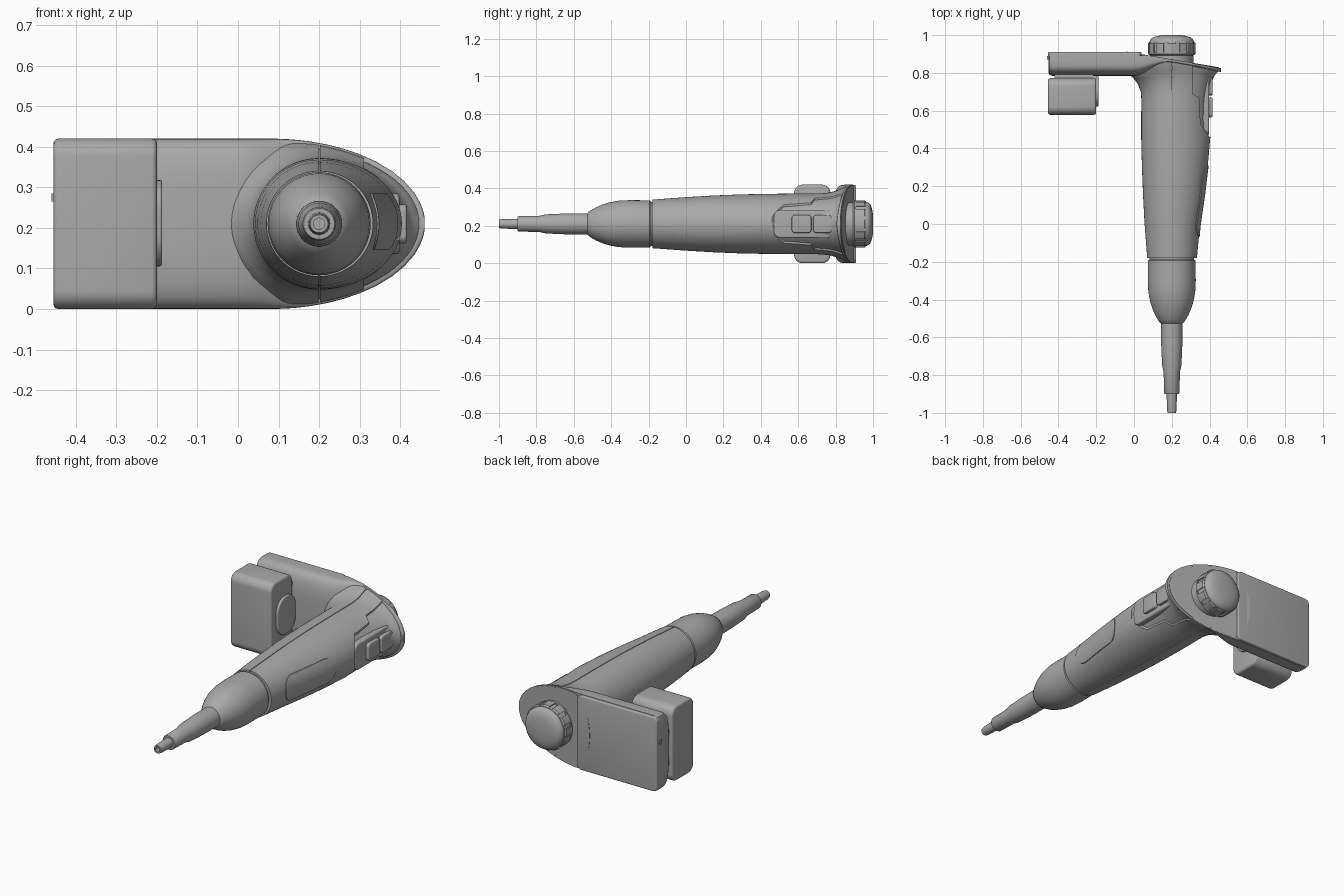
import bpy, bmesh
from math import sin, cos, pi, tau, sqrt
from mathutils import Matrix, Vector

if "Cube" in bpy.data.objects:
    bpy.data.objects.remove(bpy.data.objects["Cube"])

grey = bpy.data.materials.new("mid_grey")
grey.use_nodes = True
grey.diffuse_color = (0.4, 0.4, 0.4, 1)
grey.node_tree.nodes["Principled BSDF"].inputs["Base Color"].default_value = (0.4, 0.4, 0.4, 1)

CX, CZ = 0.2, 0.21          # axis of the handle


def from_rings(name, rings):
    """Closed skin through rings of equal point count."""
    bm = bmesh.new()
    loops = [[bm.verts.new(p) for p in ring] for ring in rings]
    n = len(loops[0])
    for a, b in zip(loops, loops[1:]):
        for i in range(n):
            j = (i + 1) % n
            bm.faces.new((a[i], a[j], b[j], b[i]))
    bm.faces.new(loops[0])
    bm.faces.new(loops[-1])
    bmesh.ops.recalc_face_normals(bm, faces=bm.faces[:])
    me = bpy.data.meshes.new(name)
    bm.to_mesh(me)
    bm.free()
    ob = bpy.data.objects.new(name, me)
    bpy.context.collection.objects.link(ob)
    me.materials.append(grey)
    return ob


def finish(ob, angle=35):
    """Apply modifiers, then shade smooth with sharp edges kept."""
    dg = bpy.context.evaluated_depsgraph_get()
    me = bpy.data.meshes.new_from_object(ob.evaluated_get(dg))
    ob.modifiers.clear()
    ob.data = me
    bpy.ops.object.select_all(action="DESELECT")
    ob.select_set(True)
    bpy.context.view_layer.objects.active = ob
    bpy.ops.object.shade_smooth_by_angle(angle=angle * pi / 180)
    return ob


def bevel(ob, width):
    m = ob.modifiers.new("bevel", "BEVEL")
    m.width, m.segments, m.limit_method, m.angle_limit = width, 3, "ANGLE", 0.7
    return ob


def boolean(ob, cutter, op="DIFFERENCE"):
    m = ob.modifiers.new("cut", "BOOLEAN")
    m.operation, m.object, m.solver = op, cutter, "EXACT"
    bpy.context.view_layer.update()
    finish(ob)
    bpy.data.objects.remove(cutter)


def rounded(u0, u1, v0, v1, r, n=8):
    """Rounded rectangle outline."""
    pts = []
    for k, (u, v) in enumerate([(u1 - r, v1 - r), (u0 + r, v1 - r), (u0 + r, v0 + r), (u1 - r, v0 + r)]):
        for i in range(n + 1):
            a = (k + i / n) * pi / 2
            pts.append((u + r * cos(a), v + r * sin(a)))
    return pts


def prism(name, outline, axis, a, b):
    """Outline pushed from a to b along an axis."""
    put = {"x": lambda u, v, w: (w, u, v), "y": lambda u, v, w: (u, w, v), "z": lambda u, v, w: (u, v, w)}[axis]
    return from_rings(name, [[put(u, v, w) for u, v in outline] for w in (a, b)])


def box(name, x0, x1, y0, y1, z0, z1):
    return prism(name, [(x0, y0), (x1, y0), (x1, y1), (x0, y1)], "z", z0, z1)


def lathe(name, profile, n=48):
    """Turned part on the handle axis; profile is (y, radius)."""
    return from_rings(name, [[(CX + r * cos(tau * i / n), y, CZ + r * sin(tau * i / n)) for i in range(n)]
                             for y, r in profile])


# Handle stations: y, left width, right width, half height, blend to head outline
STATIONS = [(-0.18, .13, .133, .13, 0), (0, .144, .15, .143, 0), (.15, .152, .172, .152, 0),
            (.3, .158, .19, .158, 0), (.46, .162, .204, .161, 0), (.56, .162, .198, .162, 0),
            (.66, .161, .203, .162, 0), (.7, .164, .21, .162, 0), (.74, .178, .217, .163, .03),
            (.77, .2, .222, .164, .1), (.79, .235, .225, .165, .22), (.81, .24, .23, .165, .4),
            (.84, .24, .24, .165, .8), (.872, .24, .25, .165, 1)]


def handle_skin(name, d=0.0, n=72):
    """Handle shape, moved inward by d, flaring into the head."""
    rings = []
    for y, left, right, hz, t in STATIONS:
        ring = []
        for i in range(n):
            c, s = cos(tau * i / n), sin(tau * i / n)
            x0 = CX + ((right if c > 0 else left) - d) * c
            x1 = 0.08 + ((0.378 if c > 0 else 0.12) - d) * c
            x = x0 + (x1 - x0) * t
            z = (hz + (0.207 - hz) * t - d) * s
            ring.append((x, y - 0.17 * t * (x - CX), CZ + z))
        rings.append(ring)
    return from_rings(name, rings)


# Handle shell with centre seam and stepped recess around the controls
finish(handle_skin("handle_core", 0.008))
shell = handle_skin("handle_shell")
boolean(shell, box("seam_cutter", CX - .002, CX + .002, -.3, .95, -.1, .6))
recess = [(.31, .95), (.31, .69), (.345, .67), (.352, .53), (.4, .46), (.6, .46), (.6, .95)]
boolean(shell, prism("recess_cutter", recess, "z", -.1, .6))

# Grip inlay on the button side
grip = handle_skin("grip_inlay", -0.004)
boolean(grip, prism("grip_cutter", rounded(-.07, .31, .145, .285, .068), "x", .25, .6), "INTERSECT")

# Control panel and its two buttons
finish(bevel(prism("control_panel", rounded(.47, .79, .135, .285, .035), "x", .3, .398), .008))
for name, y0, y1 in (("front_button", .565, .67), ("rear_button", .68, .78)):
    finish(bevel(prism(name, rounded(y0, y1, .162, .258, .018), "x", .35, .416), .006))

# Head: slab with rounded front edges and a pointed-oval end
def head_ring(x, inset=0.0):
    h = 0.21 * sqrt(max(0, 1 - (max(0, x - .08) / .381) ** 2)) - inset
    back = 0.893 - 0.17 * max(0, x - .06)
    ramp = min(1, max(0, x / .2))
    front = 0.783 + inset + ramp * ramp * (3 - 2 * ramp) * .07
    front = min(front, back - .02)
    mid = back - 0.3 * (back - front)
    ring = [(x, back, CZ - h), (x, back, CZ + h)]
    for i in range(25):
        a = pi * i / 24
        c, s = cos(a), max(0, sin(a))
        z = h * (1 if c > 0 else -1) * abs(c) ** .6
        ring.append((x, mid - (mid - front) * s ** .6, CZ + z))
    return ring


xs = [-.43, -.2, 0, .03, .06, .09, .12, .15, .18, .22, .26, .3, .34, .38, .41, .435, .45, .457, .46]
finish(from_rings("head", [head_ring(-.453, .018), head_ring(-.447, .006)] + [head_ring(x) for x in xs]))
finish(bevel(prism("display_plate", rounded(-.455, .04, .002, .418, .025), "y", .87, .91), .006))
finish(box("side_latch", -.46, -.45, .87, .89, .265, .285))

# Hanging box under the head with its round side cap
finish(bevel(prism("side_box", rounded(.578, .772, 0, .42, .045), "x", -.455, -.2), .012))
finish(box("box_neck", -.42, -.215, .75, .8, .06, .36))
finish(bevel(prism("side_cap", rounded(.622, .782, .105, .318, .075), "x", -.21, -.187), .006))

# Nose cone, stepped shaft and tip
finish(lathe("collar", [(-.2, .118), (-.17, .118)]))
finish(lathe("nose_cone", [(-.188, .12), (-.194, .126), (-.3, .127), (-.36, .124), (-.41, .115), (-.45, .102),
                           (-.48, .089), (-.505, .075), (-.52, .065), (-.527, .056)]))
finish(lathe("shaft", [(-.5, .057), (-.64, .056), (-.75, .051), (-.785, .043), (-.895, .041), (-.9, .038)]))
tip = lathe("tip", [(-.88, .028), (-.985, .025), (-1, .022)])
boolean(tip, lathe("bore_cutter", [(-.97, .014), (-1.05, .014)], 24))

# Rear knob: notched ring with domed cap
ring = lathe("knob_ring", [(.85, .115), (.893, .115), (.9, .126), (.955, .126), (.963, .12)])
for k in range(12):
    cutter = box("notch_cutter", .119, .2, .908, .97, -.011, .011)
    cutter.data.transform(Matrix.Translation(Vector((CX, 0, CZ))) @ Matrix.Rotation(tau * (k + .5) / 12, 4, "Y"))
    boolean(ring, cutter)
finish(lathe("knob_cap", [(.9, .117), (.968, .117), (.978, .112), (.988, .1), (.995, .078), (1, .05)]))
